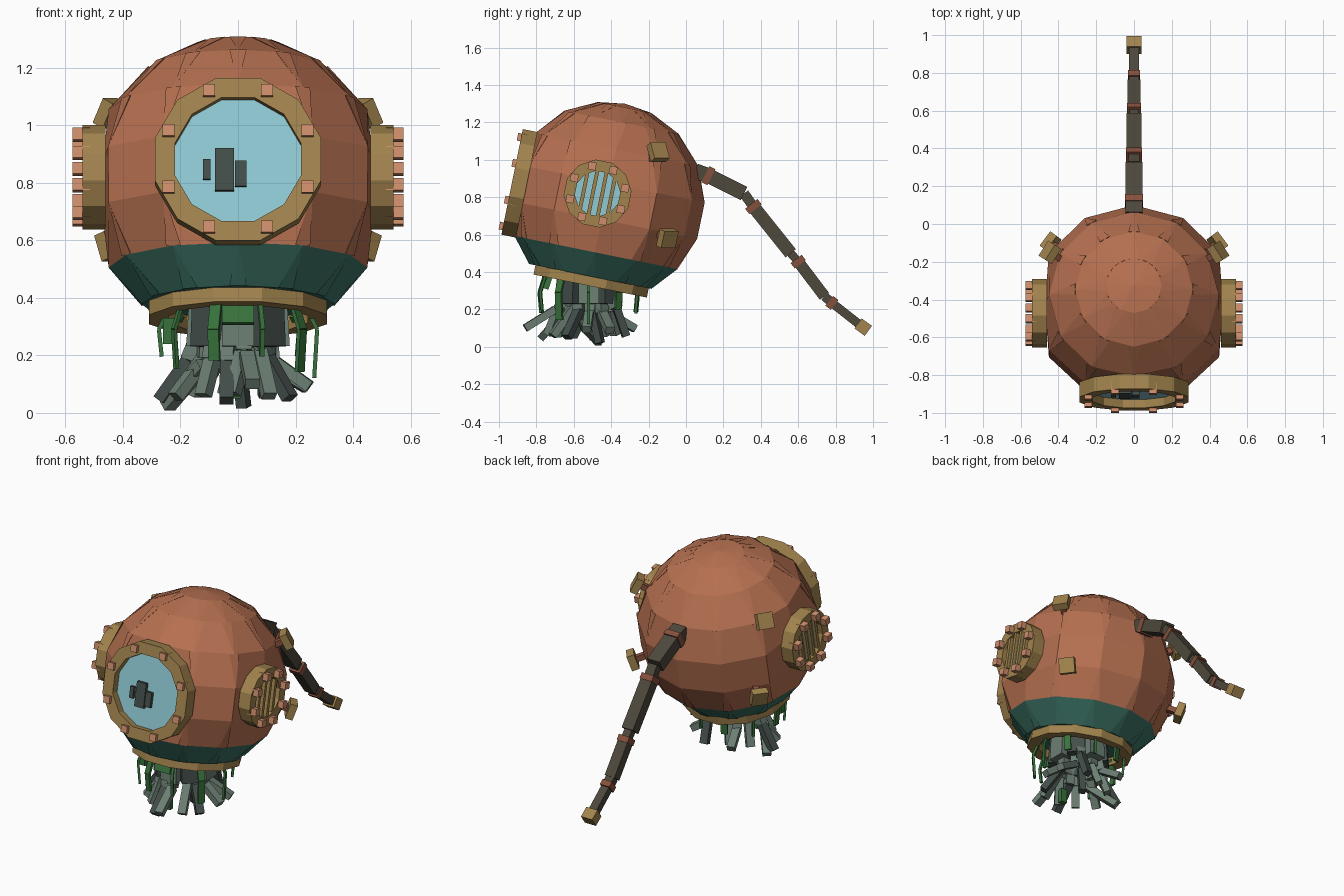
import bpy, bmesh, math, random
from mathutils import Matrix, Vector

if "Cube" in bpy.data.objects:
    bpy.data.objects.remove(bpy.data.objects["Cube"], do_unlink=True)
random.seed(4)


def material(name, *rgb):
    m = bpy.data.materials.new(name)
    m.use_nodes = True
    m.diffuse_color = (*rgb, 1)
    m.node_tree.nodes["Principled BSDF"].inputs["Base Color"].default_value = (*rgb, 1)
    return m


copper = material("copper", .46, .16, .08)
teal = material("teal", .045, .17, .13)
brass = material("brass", .36, .23, .075)
rivet = material("rivet_copper", .62, .27, .15)
glass = material("pale_blue_glass", .28, .59, .66)
flesh = material("grey_green", .15, .21, .17)
dark_flesh = material("dark_grey", .055, .075, .068)
weed = material("weed_green", .04, .17, .045)
hose_mat = material("hose", .075, .065, .045)
joint = material("hose_joint", .24, .08, .045)

# Tilted frame shared by the body and windows
R = .53
TILT = Matrix.Translation((0, -.43, .78)) @ Matrix.Rotation(math.radians(-11.5), 4, 'X')


def move(x, y, z):
    return Matrix.Translation((x, y, z))


def turn(degrees, axis):
    return Matrix.Rotation(math.radians(degrees), 4, axis)


def finish(name, bm, mats, matrix):
    bmesh.ops.recalc_face_normals(bm, faces=bm.faces)
    mesh = bpy.data.meshes.new(name)
    bm.to_mesh(mesh)
    bm.free()
    for m in mats:
        mesh.materials.append(m)
    ob = bpy.data.objects.new(name, mesh)
    ob.matrix_world = matrix
    bpy.context.collection.objects.link(ob)


def box(name, size, mat, matrix):
    bm = bmesh.new()
    bmesh.ops.create_cube(bm, size=1)
    bmesh.ops.scale(bm, vec=size, verts=bm.verts)
    finish(name, bm, [mat], matrix)


def beam(name, a, b, width, depth, mat):
    a, b = Vector(a), Vector(b)
    d = b - a
    frame = d.to_track_quat('Z', 'Y').to_matrix().to_4x4()
    box(name, (width, depth, d.length), mat, Matrix.Translation((a + b) / 2) @ frame)


def disc(name, radius, depth, mat, matrix):
    bm = bmesh.new()
    bmesh.ops.create_cone(bm, cap_ends=True, segments=12, radius1=radius,
                          radius2=radius, depth=depth)
    finish(name, bm, [mat], matrix)


def ring(name, outer, inner, depth, mat, matrix, sides=12):
    bm = bmesh.new()
    section = [(outer, -depth / 2), (outer, depth / 2), (inner, depth / 2), (inner, -depth / 2)]
    loops = []
    for i in range(sides):
        a = math.tau * (i + .5) / sides
        loops.append([bm.verts.new((r * math.cos(a), r * math.sin(a), z)) for r, z in section])
    for i in range(sides):
        p, q = loops[i], loops[(i + 1) % sides]
        for j in range(4):
            k = (j + 1) % 4
            bm.faces.new((p[j], q[j], q[k], p[k]))
    finish(name, bm, [mat], matrix)


def rivets(name, count, radius, size, height, matrix):
    for i in range(count):
        a = math.tau * (i + .5) / count
        box(name, size, rivet,
            matrix @ move(radius * math.cos(a), radius * math.sin(a), height))


# Faceted body, flattened behind each window, with overlapping plate corners
def build_body():
    bm = bmesh.new()
    angles = [16, 36, 58, 79.5, 101, 122, 141]

    def place(polar, k):
        p, a = math.radians(polar), math.tau * k / 12
        v = Vector((R * math.sin(p) * math.sin(a), R * math.sin(p) * math.cos(a),
                    R * math.cos(p)))
        flat = Vector((max(-.47, min(.47, v.x)), max(-.44, v.y), v.z))
        return flat, (flat - v).length > .02

    rows = [[bm.verts.new(place(p, k)[0]) for k in range(12)] for p in angles]
    pole = bm.verts.new((0, 0, R))
    for k in range(12):
        n = (k + 1) % 12
        bm.faces.new((pole, rows[0][k], rows[0][n]))
        for i in range(len(rows) - 1):
            f = bm.faces.new((rows[i][k], rows[i + 1][k], rows[i + 1][n], rows[i][n]))
            f.material_index = int(i == 5)
    bm.faces.new(rows[-1]).material_index = 1

    for tip, base in ((36, 16), (58, 36), (79.5, 58), (101, 122), (122, 141)):
        for k in range(12):
            a, clipped = place(tip, k)
            if clipped:
                continue
            b = place(base, k)[0]
            side = Vector((b.y, -b.x, 0)).normalized() * .03
            corners = [bm.verts.new(p) for p in (a, b - side, b + side, b * .95)]
            for i in range(4):
                f = bm.faces.new(corners[:i] + corners[i + 1:])
                f.material_index = int(base == 141)
    finish("body", bm, [copper, teal], TILT)


build_body()
ring("neck_ring", .32, .25, .055, brass, TILT @ move(0, .01, -.435))

# Front window
front = TILT @ move(0, -.47, 0) @ turn(90, 'X')
ring("front_window_rim", .298, .226, .08, brass, front)
disc("front_window_glass", .24, .02, glass, front @ move(0, 0, -.015))
rivets("front_window_rivet", 8, .262, (.042, .042, .06), .03, front)
for x, y, w, h in ((-.047, -.03, .065, .15), (-.108, -.03, .026, .07), (.01, -.045, .04, .09)):
    box("shape_behind_glass", (w, h, .06), dark_flesh, front @ move(x, y, -.015))

# Side windows and rear lugs
for s in (-1, 1):
    side = TILT @ move(s * .5, -.05, .03) @ turn(s * 90, 'Y')
    ring("side_window_rim", .182, .122, .08, brass, side)
    disc("side_window_glass", .13, .02, glass, side)
    for i in range(4):
        y = (i - 1.5) * .05
        box("side_window_bar", (2 * math.sqrt(.125 ** 2 - y * y), .02, .02), brass,
            side @ move(0, y, .025))
    rivets("side_window_rivet", 8, .15, (.042, .042, .06), .045, side)
    centre = Vector((0, -.43, .78))
    for d in (Vector((s * .46, .29, .27)), Vector((s * .44, .33, -.2))):
        d.normalize()
        beam("lug_stem", centre + d * .48, centre + d * .57, .035, .035, joint)
        beam("lug_plate", centre + d * .565, centre + d * .61, .095, .095, brass)

# Jointed hose
path = [(.05, .94), (.12, .915), (.31, .82), (.36, .75), (.56, .5), (.6, .455),
        (.74, .27), (.78, .235), (.92, .125)]
widths = [.09, .088, .06, .078, .05, .068, .055, .052]
for i, w in enumerate(widths):
    a, b = path[i], path[i + 1]
    beam("hose_segment", (0, *a), (0, *b), w, w * .9, hose_mat)
for i, w in ((1, .096), (3, .084), (5, .074), (7, .066)):
    p = Vector((0, *path[i]))
    d = (Vector((0, *path[i + 1])) - p).normalized() * .018
    beam("hose_joint", p - d, p + d, w, w, joint)
beam("hose_end", (0, .92, .125), (0, .975, .085), .078, .066, brass)

# Tentacles: a packed core with jointed limbs curling outward
def around(angle, radius, z):
    return Vector((radius * math.sin(angle), -.52 + radius * math.cos(angle), z))


for i in range(8):
    a = math.tau * i / 8
    beam("tentacle_root", around(a, .13, .4), around(a, .14, .23), .11, .08,
         dark_flesh if i % 2 else flesh)
for i in range(13):
    a = math.tau * i / 13 + random.uniform(-.15, .15)
    knee = around(a, random.uniform(.1, .2), random.uniform(.17, .22))
    tip = around(a + random.uniform(-.3, .3), random.uniform(.14, .29), random.uniform(.04, .1))
    beam("tentacle_upper", around(a, .11, .34), knee, .055, .05, flesh)
    beam("tentacle_lower", knee, tip, .048, .04, dark_flesh if i % 3 == 1 else flesh)
beam("tentacle_tip", (-.12, -.6, .17), (-.245, -.46, .024), .05, .04, flesh)
beam("tentacle_tip", (.03, -.7, .2), (.05, -.86, .1), .05, .04, flesh)
beam("tentacle_tip", (.0, -.5, .2), (.02, -.46, .02), .04, .04, dark_flesh)

# Hanging weed strands
for i in range(10):
    a = math.tau * (i + .5) / 10
    top = around(a, .24, .36 - .04 * math.cos(a))
    mid = around(a, .275, .29)
    end = around(a, .265, random.uniform(.12, .2))
    w = .04 if i % 2 else .016
    beam("weed_upper", top, mid, w, .014, weed)
    beam("weed_lower", mid, end, w, .014, weed)
beam("weed_clump", (0, -.73, .37), (0, -.75, .31), .11, .03, weed)
beam("weed_clump", (-.01, -.68, .14), (-.01, -.68, .05), .042, .03, weed)
beam("weed_clump", (-.24, -.6, .33), (-.24, -.6, .24), .04, .04, weed)
